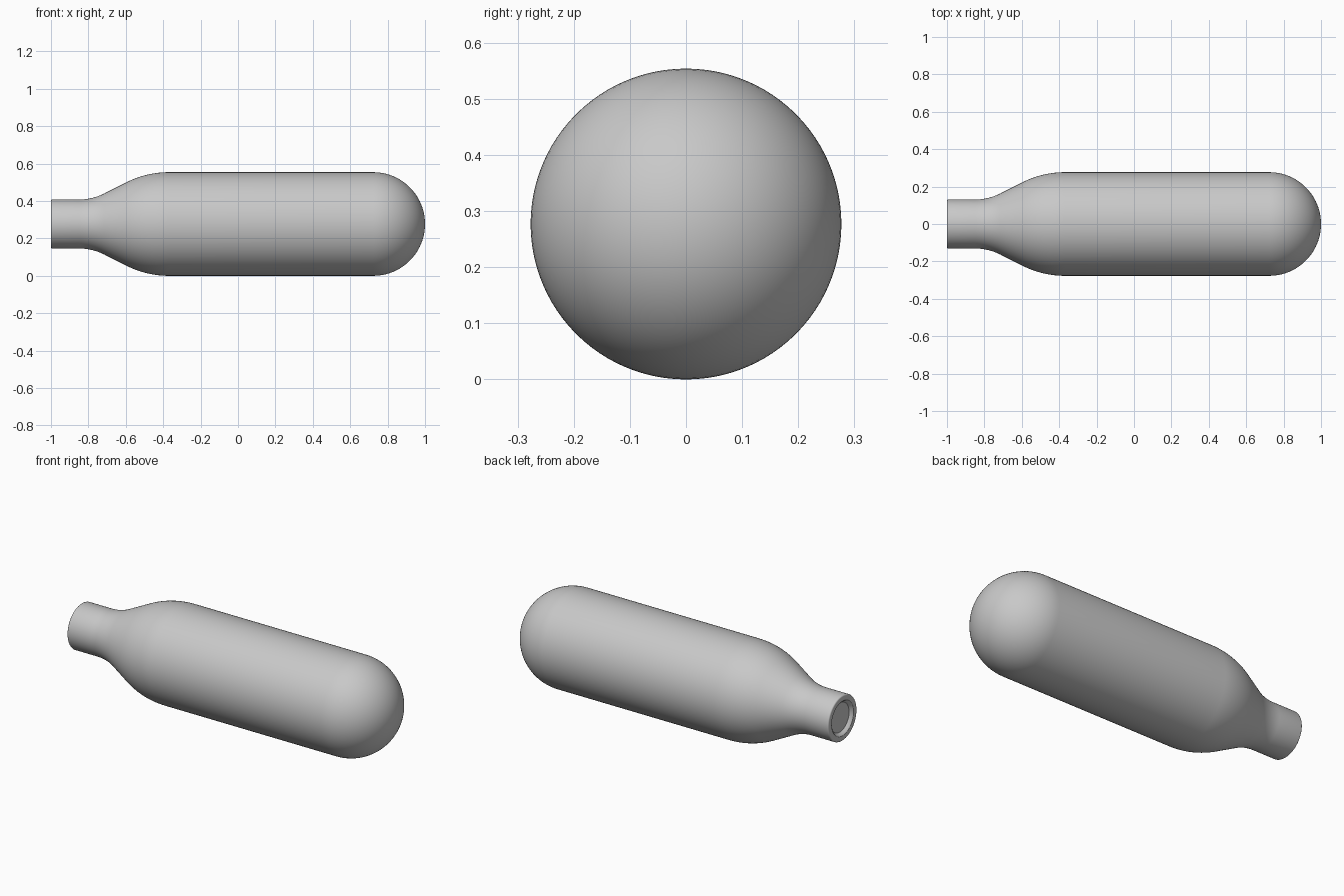
import bpy, bmesh, math
from mathutils import Vector

if "Cube" in bpy.data.objects:
    bpy.data.objects.remove(bpy.data.objects["Cube"])

R_BODY, R_NECK = 0.277, 0.131
SEGMENTS = 96


def arc(cx, cr, rad, a0, a1, n):
    """Points (x, radius) along an arc, angles in degrees."""
    pts = []
    for i in range(n + 1):
        a = math.radians(a0 + (a1 - a0) * i / n)
        pts.append((cx + rad * math.cos(a), cr + rad * math.sin(a)))
    return pts


# Sealed mouth: central disc, shallow recess and rounded rim
profile = [(-0.982, 0.0), (-0.982, 0.084), (-0.986, 0.088), (-0.996, 0.094)]
profile += [(-1.0, 0.100)]
profile += arc(-0.992, R_NECK - 0.008, 0.008, 180, 90, 5)
# Neck flaring out into the shoulder
profile += arc(-0.85, R_NECK + 0.30, 0.30, 270, 296.7, 10)
profile += arc(-0.37, R_BODY - 0.50, 0.50, 116.7, 90, 12)
# Straight body and round end
profile += arc(1.0 - R_BODY, 0.0, R_BODY, 90, 0, 24)
profile[-1] = (1.0, 0.0)

# Turn the profile around the long axis
bm = bmesh.new()
verts = [bm.verts.new((x, 0, r)) for x, r in profile]
edges = [bm.edges.new(pair) for pair in zip(verts, verts[1:])]
bmesh.ops.spin(bm, geom=verts + edges, cent=(0, 0, 0), axis=(1, 0, 0),
               angle=math.tau, steps=SEGMENTS, use_duplicate=False)
bmesh.ops.remove_doubles(bm, verts=bm.verts, dist=1e-5)
bmesh.ops.recalc_face_normals(bm, faces=bm.faces)
bmesh.ops.translate(bm, verts=bm.verts, vec=Vector((0, 0, R_BODY)))

mesh = bpy.data.meshes.new("gas_cartridge")
bm.to_mesh(mesh)
bm.free()
cartridge = bpy.data.objects.new("gas_cartridge", mesh)
bpy.context.collection.objects.link(cartridge)

# Plain metal colour
steel = bpy.data.materials.new("steel_grey")
steel.diffuse_color = (0.58, 0.58, 0.58, 1)
steel.use_nodes = True
steel.node_tree.nodes["Principled BSDF"].inputs["Base Color"].default_value = steel.diffuse_color
mesh.materials.append(steel)

bpy.context.view_layer.objects.active = cartridge
cartridge.select_set(True)
bpy.ops.object.shade_smooth_by_angle(angle=math.radians(30))
